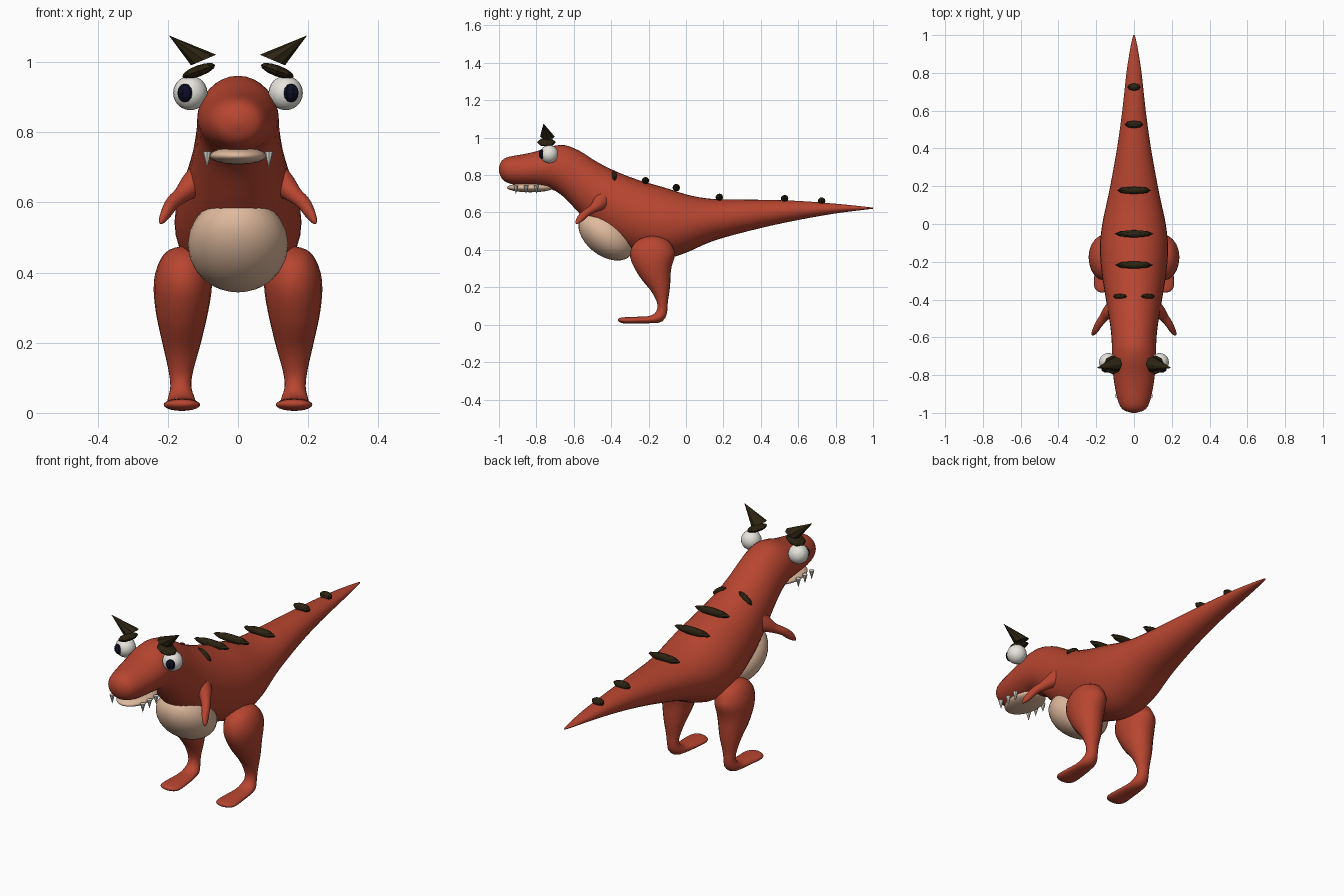
import bpy, bmesh, math
from mathutils import Vector, Matrix, Euler

cube = bpy.data.objects.get("Cube")
if cube:
    bpy.data.objects.remove(cube, do_unlink=True)


def material(name, rgb):
    m = bpy.data.materials.new(name)
    m.use_nodes = True
    m.diffuse_color = (*rgb, 1)
    m.node_tree.nodes["Principled BSDF"].inputs["Base Color"].default_value = (*rgb, 1)
    return m


RED = material("brick red skin", (0.48, 0.06, 0.03))
CREAM = material("cream belly", (0.74, 0.49, 0.34))
WHITE = material("warm white", (0.80, 0.78, 0.72))
NAVY = material("dark navy pupil", (0.004, 0.004, 0.018))
BROWN = material("dark brown", (0.025, 0.017, 0.006))


def finish(name, bm, mat, smooth=True):
    bmesh.ops.recalc_face_normals(bm, faces=bm.faces)
    for f in bm.faces:
        f.smooth = smooth
    me = bpy.data.meshes.new(name)
    bm.to_mesh(me)
    bm.free()
    me.materials.append(mat)
    ob = bpy.data.objects.new(name, me)
    bpy.context.collection.objects.link(ob)
    return ob


def spline(pts, steps):
    """Catmull-Rom through stations of any dimension."""
    out = []
    last = len(pts) - 1
    for i in range(last):
        quad = [pts[max(i - 1, 0)], pts[i], pts[i + 1], pts[min(i + 2, last)]]
        for k in range(steps):
            t = k / steps
            out.append([0.5 * (2 * b + (c - a) * t + (2 * a - 5 * b + 4 * c - d) * t * t
                               + (3 * b - a - 3 * c + d) * t ** 3)
                        for a, b, c, d in zip(*quad)])
    return out + [list(pts[-1])]


def tube(name, stations, mat, axis=None, sides=20, steps=3):
    """Loft ellipses; each station is x, y, z, side radius, normal radius."""
    st = spline(stations, steps)
    bm = bmesh.new()
    rings = []
    for i, (x, y, z, ra, rb) in enumerate(st):
        before, after = st[max(i - 1, 0)], st[min(i + 1, len(st) - 1)]
        tan = axis or (Vector(after[:3]) - Vector(before[:3])).normalized()
        side = Vector((1, 0, 0))
        side = (side - tan * side.dot(tan)).normalized()
        nor = tan.cross(side)
        ra, rb = max(ra, 0.002), max(rb, 0.002)
        rings.append([bm.verts.new(Vector((x, y, z)) + side * ra * math.cos(a) + nor * rb * math.sin(a))
                      for a in (math.tau * k / sides for k in range(sides))])
    for r, q in zip(rings, rings[1:]):
        for k in range(sides):
            n = (k + 1) % sides
            bm.faces.new((r[k], r[n], q[n], q[k]))
    bm.faces.new(rings[0])
    bm.faces.new(rings[-1])
    return finish(name, bm, mat)


def ball(name, loc, radii, mat, rot=(0, 0, 0), seg=20, rings=12, smooth=True):
    bm = bmesh.new()
    bmesh.ops.create_uvsphere(bm, u_segments=seg, v_segments=rings, radius=1)
    bm.transform(Matrix.LocRotScale(Vector(loc), Euler(rot), Vector(radii)))
    return finish(name, bm, mat, smooth)


def cone(name, base, radius, tip, mat, tilt=0, sides=8):
    """Cone whose base disc is tilted about y and whose tip may lean."""
    bm = bmesh.new()
    turn = Matrix.Rotation(tilt, 3, "Y")
    ring = [bm.verts.new(Vector(base) + turn @ Vector((radius * math.cos(a), radius * math.sin(a), 0)))
            for a in (math.tau * k / sides for k in range(sides))]
    apex = bm.verts.new(tip)
    bm.faces.new(ring)
    for k in range(sides):
        bm.faces.new((ring[k], ring[(k + 1) % sides], apex))
    return finish(name, bm, mat, False)


# Head, neck, trunk and tail: y, top height, bottom height, half width
profile = [
    (-1.0, .84, .82, .01), (-.985, .877, .782, .055), (-.95, .897, .757, .08),
    (-.88, .91, .745, .098), (-.8, .927, .74, .11), (-.72, .953, .725, .116),
    (-.65, .96, .68, .117), (-.57, .93, .595, .122), (-.48, .873, .51, .135),
    (-.38, .822, .44, .152), (-.25, .772, .38, .172), (-.12, .735, .352, .181),
    (0, .697, .385, .168), (.1, .677, .43, .147), (.2, .67, .465, .126),
    (.4, .668, .517, .09), (.6, .662, .56, .062), (.8, .647, .595, .04),
    (.94, .633, .613, .018), (1.0, .626, .62, .004),
]
tube("body", [(0, y, (t + b) / 2, w, (t - b) / 2) for y, t, b, w in profile],
     RED, axis=Vector((0, 1, 0)), sides=32)

# Belly patch and lower jaw
ball("belly", (0, -.425, .48), (.143, .17, .112), CREAM, (math.radians(-38), 0, 0), 28, 16)
ball("lower_jaw", (0, -.832, .733), (.082, .125, .025), CREAM)

leg = [
    (.148, -.178, .475, .008, .01), (.149, -.178, .462, .045, .06), (.152, -.178, .43, .07, .102),
    (.157, -.178, .37, .083, .121), (.16, -.166, .29, .075, .092), (.161, -.138, .2, .055, .055),
    (.163, -.126, .12, .035, .029), (.163, -.128, .075, .03, .028), (.162, -.145, .042, .038, .03),
    (.161, -.19, .028, .042, .02), (.16, -.25, .025, .048, .018), (.16, -.325, .023, .052, .017),
    (.16, -.355, .026, .035, .011), (.16, -.363, .027, .01, .004),
]
arm = [
    (.09, -.44, .68, .05, .05), (.13, -.462, .65, .036, .04), (.16, -.495, .622, .024, .024),
    (.186, -.53, .6, .02, .02), (.203, -.56, .573, .016, .02), (.216, -.58, .55, .01, .012),
    (.221, -.588, .54, .003, .003),
]

for label, s in (("left", 1), ("right", -1)):
    # Limbs
    for part, path in (("leg", leg), ("arm", arm)):
        tube(f"{label}_{part}", [(s * p[0], *p[1:]) for p in path], RED)
    # Eye and pupil
    ball(f"{label}_eye", (s * .136, -.732, .912), (.049,) * 3, WHITE)
    ball(f"{label}_pupil", (s * .15, -.768, .912), (.025, .02, .027), NAVY, (0, 0, s * .35), 8, 6, False)
    # Brow pad and horn
    ball(f"{label}_brow", (s * .112, -.746, .975), (.05, .05, .016), BROWN, (0, s * .35, 0), 8, 6, False)
    cone(f"{label}_horn", (s * .098, -.741, 1.006), .039, (s * .197, -.762, 1.076), BROWN, s * .4)
    # Teeth
    for i, y in enumerate((-.91, -.855, -.8)):
        cone(f"{label}_tooth_{i + 1}", (s * .088, y, .745), .013, (s * .088, y, .698), WHITE)
    # Short shoulder stripe
    ball(f"{label}_shoulder_stripe", (s * .074, -.383, .797), (.045, .014, .016), BROWN,
         (0, s * .58, 0), 8, 6, False)

# Stripes across the back: y, height, half width
for i, (y, z, w) in enumerate([(-.217, .77, .102), (-.052, .733, .104), (.178, .681, .092),
                               (.527, .674, .05), (.725, .661, .035)]):
    ball(f"back_stripe_{i + 1}", (0, y, z), (w, .02, .02), BROWN, (0, 0, 0), 8, 6, False)
